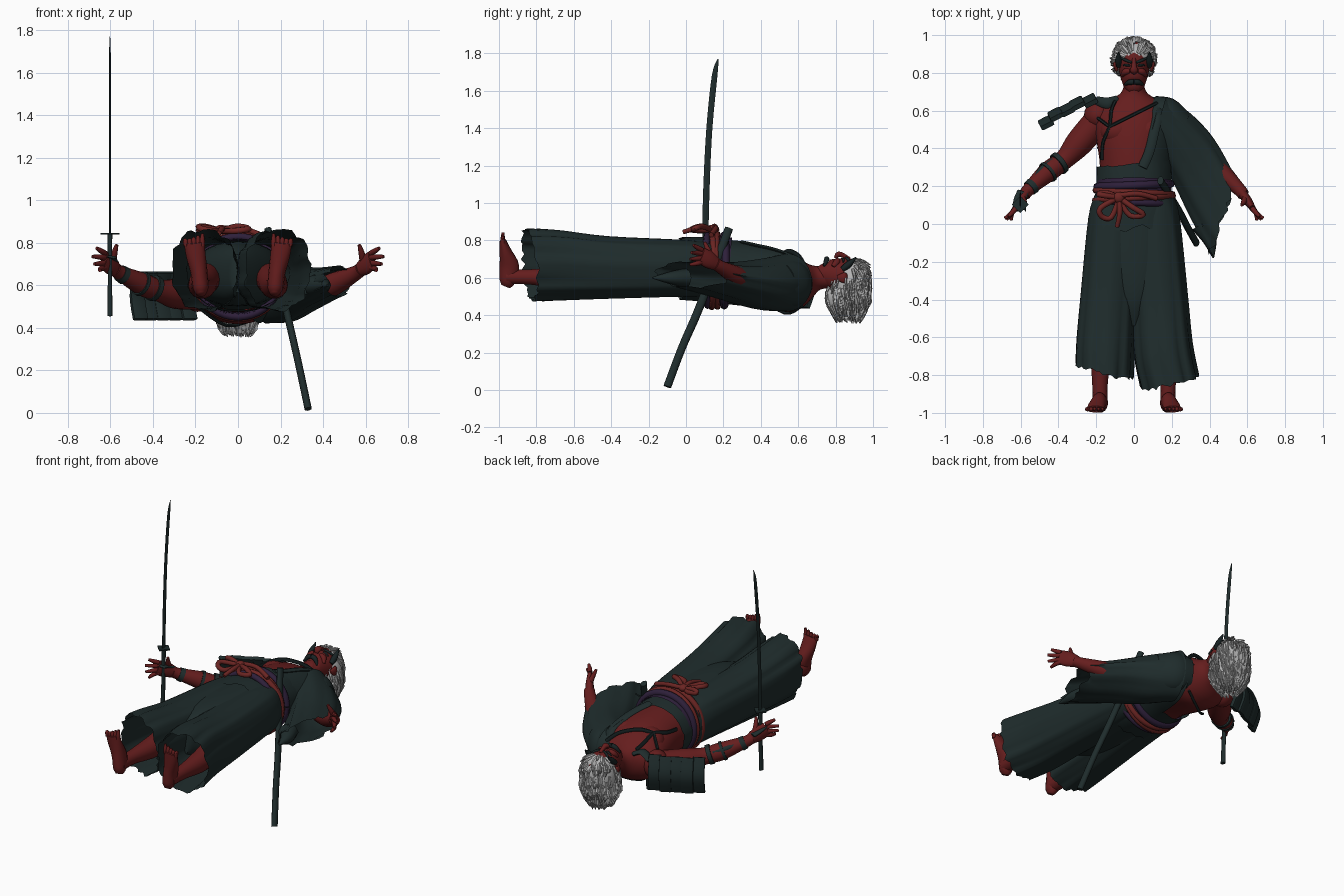
import bpy, bmesh, math, random
from mathutils import Vector, Matrix

random.seed(4)
if "Cube" in bpy.data.objects:
    bpy.data.objects.remove(bpy.data.objects["Cube"])


def material(name, rgb):
    m = bpy.data.materials.new(name)
    m.use_nodes = True
    m.diffuse_color = (*rgb, 1)
    bsdf = next(n for n in m.node_tree.nodes if n.type == "BSDF_PRINCIPLED")
    bsdf.inputs["Base Color"].default_value = (*rgb, 1)
    return m


CLOTH = material("dark_green_cloth", (.0135, .025, .025))
SKIN = material("red_skin", (.13, .0125, .0125))
CORD = material("red_cord", (.145, .018, .016))
SASH = material("purple_sash", (.027, .014, .042))
HAIR = material("light_grey_hair", (.46, .46, .46))
HAIR2 = material("mid_grey_hair", (.32, .32, .32))
DARK = material("near_black", (.009, .016, .017))


def smooth_path(pts, sub):
    """Catmull-Rom through points that carry x, y, z and two half widths."""
    p = [tuple(q) + (q[3],) * (5 - len(q)) for q in pts]
    p = [p[0]] + p + [p[-1]]
    out = []
    for i in range(1, len(p) - 2):
        for s in range(sub):
            t = s / sub
            out.append([.5 * (2 * b + (c - a) * t + (2 * a - 5 * b + 4 * c - d) * t * t
                              + (3 * b - a - 3 * c + d) * t ** 3)
                        for a, b, c, d in zip(*p[i - 1:i + 3])])
    return out + [list(p[-2])]


def tube(bm, pts, n=14, sub=4, caps=True, axis=None, ref=None, fold=0, ragged=0, sq=1):
    """Sweep an oval section along a path; folds pleat it, ragged tears its end."""
    path = smooth_path(pts, sub)
    pos = [Vector(q[:3]) for q in path]
    up, rings = None, []
    for i, q in enumerate(path):
        t = Vector(axis) if axis else pos[min(i + 1, len(pos) - 1)] - pos[max(i - 1, 0)]
        t.normalize()
        if up is None:
            up = Vector(ref) if ref else Vector((0, 1, 0) if abs(t.z) > .8 else (0, 0, 1))
        up = (up - t * up.dot(t)).normalized()
        side = up.cross(t)
        ring = []
        for k in range(n):
            th = math.tau * k / n
            c, s = math.cos(th), math.sin(th)
            c, s = math.copysign(abs(c) ** sq, c), math.copysign(abs(s) ** sq, s)
            f = 1 + fold * i / len(path) * (math.sin(9 * th + i * .12) + .5 * math.sin(17 * th))
            v = pos[i] + (side * c * max(q[3], .0005) + up * s * max(q[4], .0005)) * f
            if i == len(path) - 1:
                v += t * random.uniform(-ragged, ragged)
            ring.append(bm.verts.new(v))
        rings.append(ring)
    for r, q in zip(rings, rings[1:]):
        for k in range(n):
            bm.faces.new((r[k], r[(k + 1) % n], q[(k + 1) % n], q[k]))
    if caps:
        bm.faces.new(rings[0])
        bm.faces.new(rings[-1])


def ball(bm, c, r):
    bmesh.ops.create_uvsphere(bm, u_segments=20, v_segments=12, radius=1,
                              matrix=Matrix.Translation(c) @ Matrix.Diagonal((*r, 1)))


def finish(name, bm, mat, smooth=True):
    bmesh.ops.recalc_face_normals(bm, faces=bm.faces)
    me = bpy.data.meshes.new(name)
    bm.to_mesh(me)
    bm.free()
    me.materials.append(mat)
    ob = bpy.data.objects.new(name, me)
    bpy.context.collection.objects.link(ob)
    if smooth:
        bpy.context.view_layer.objects.active = ob
        bpy.ops.object.select_all(action="DESELECT")
        ob.select_set(True)
        bpy.ops.object.shade_smooth_by_angle(angle=math.radians(60))


def part(name, mat, *paths, smooth=True, **kw):
    bm = bmesh.new()
    for p in paths:
        tube(bm, p, **kw)
    finish(name, bm, mat, smooth)


def flip(pts, s):
    return [(q[0] * s, *q[1:]) for q in pts]


# Torso and neck: y, centre z, half width, half depth
TORSO = [(.1, .63, .185, .15), (.3, .62, .18, .155), (.45, .597, .2, .163), (.55, .575, .212, .158),
         (.61, .567, .19, .132), (.65, .57, .14, .106), (.685, .585, .08, .08), (.72, .6, .057, .062),
         (.78, .6, .055, .055)]


def on_torso(x, y, lift):
    for p, q in zip(TORSO, TORSO[1:]):
        if p[0] <= y <= q[0]:
            cz, a, b = [u + (v - u) * (y - p[0]) / (q[0] - p[0]) for u, v in zip(p[1:], q[1:])]
            return x, y, cz + b * math.sqrt(max(0, 1 - (x / a) ** 2)) + lift


body = bmesh.new()
tube(body, [(0, y, z, a, b) for y, z, a, b in TORSO], n=32, axis=(0, 1, 0))
for s in (-1, 1):
    ball(body, (s * .085, .49, .655), (.095, .085, .088))
ball(body, (-.19, .575, .565), (.075, .08, .09))
finish("torso", body, SKIN)

# Arms, hands, legs and feet, mirrored
for s, side in ((-1, "right"), (1, "left")):
    part(side + "_arm", SKIN, flip([(.18, .56, .56, .075), (.29, .43, .56, .072), (.37, .34, .575, .052),
         (.45, .28, .605, .054), (.55, .19, .655, .036), (.58, .155, .675, .032)], s))
    part(side + "_palm", SKIN, flip([(.565, .175, .667, .024, .03), (.6, .125, .695, .024, .047),
                                     (.63, .08, .72, .016, .045)], s))
    fingers = [[(.625, .085, zb, .014), (.645, .06, (zb + zt) / 2, .013), (x, y, zt, .008)]
               for zb, x, y, zt in ((.685, .65, .02, .67), (.705, .675, .022, .7),
                                    (.73, .685, .03, .735), (.75, .665, .04, .775))]
    fingers.append([(.59, .14, .71, .018), (.58, .115, .755, .014), (.57, .1, .79, .008)])
    part(side + "_fingers", SKIN, *[flip(f, s) for f in fingers], n=8, sub=3)
    part(side + "_leg", SKIN, flip([(.1, .05, .63, .09), (.15, -.4, .63, .07), (.17, -.62, .6, .065),
                                    (.18, -.83, .605, .042), (.178, -.96, .605, .04)], s))
    part(side + "_foot", SKIN, flip([(.172, -.965, .555, .018, .025), (.175, -.955, .585, .036, .044),
         (.183, -.945, .66, .04, .054), (.198, -.965, .74, .046, .033), (.206, -.98, .8, .048, .018)], s))
    part(side + "_toes", SKIN, *[flip([(.168 + .019 * k, -.98, .785, .012), (.168 + .02 * k, -.98, .81, .012),
         (.167 + .021 * k, -.978, .843 - .009 * k, .007)], s) for k in range(5)], n=8)

# Wide pleated trousers, open at the slanting hem
for s, side, hem, cx in ((-1, "right", -.775, .158), (1, "left", -.835, .188)):
    part(side + "_trouser_leg", CLOTH, flip([(.1, .13, .64, .11, .15), (.105, 0, .65, .14, .152),
         (.135, -.4, .655, .15, .165), (.153, -.66, .668, .157, .184), (cx, hem, .672, .155, .19)], s),
         n=56, caps=False, axis=(s * .25, -1, -.1), fold=.045, ragged=.012, sq=.85)
part("trouser_seat", CLOTH, [(0, .15, .64, .19, .16), (0, 0, .65, .22, .153), (0, -.25, .655, .19, .152),
     (0, -.42, .655, .11, .135), (0, -.54, .655, .03, .09)], n=40, sq=.9)
part("robe_skirt", CLOTH, [(0, .17, .64, .195, .165), (0, .08, .645, .225, .17), (.0, -.03, .65, .243, .165)],
     n=40, caps=False, fold=.025, ragged=.02, sq=.9)

# Robe worn over one shoulder, cut along the diagonal opening
robe = bmesh.new()
tube(robe, [(0, y, z, a + .016, b + .016) for y, z, a, b in TORSO[:6]], n=40, caps=False, fold=.008)
bmesh.ops.bisect_plane(robe, geom=robe.verts[:] + robe.edges[:] + robe.faces[:],
                       plane_co=(.05, .31, 0), plane_no=(.35, -.085, 0), clear_inner=True)
finish("draped_robe", robe, CLOTH)
part("robe_wrap", CLOTH, [(0, .1, .635, .2, .168), (0, .22, .63, .2, .172), (0, .32, .62, .197, .172)],
     n=40, caps=False, axis=(-.1, 1, 0), fold=.01, ragged=.005)
lapel = [(.115, .665), (.125, .58), (.105, .48), (.08, .38), (.045, .3)]
part("robe_lapel", CLOTH, [on_torso(x, y, .02) + (.026, .01) for x, y in lapel], n=8)
part("left_sleeve", CLOTH, [(.13, .54, .575, .14, .155), (.25, .41, .565, .18, .135), (.36, .24, .585, .215, .095),
     (.47, .04, .62, .215, .07)], n=36, axis=(.95, -.28, 0), caps=False, fold=.06, ragged=.02)
part("left_shoulder_drape", CLOTH, [(.08, .6, .57, .085, .1), (.17, .57, .57, .1, .125), (.26, .5, .57, .09, .11)],
     axis=(.9, -.4, 0), n=24)
part("torn_sleeve_tail", CLOTH, [(.36, .0, .6, .06, .05), (.4, -.08, .6, .04, .035), (.42, -.18, .6, .004)], n=8)


# Waist sash and cords
def hoop(y, a, b, r, tilt=0):
    return [(a * math.cos(k * math.tau / 40), y + tilt * math.cos(k * math.tau / 40),
             .64 + b * math.sin(k * math.tau / 40), r) for k in range(41)]


part("waist_sash", SASH, [(0, .1, .64, .195, .18), (0, .165, .64, .2, .188), (0, .23, .635, .195, .18)],
     n=36, caps=False)
part("purple_sash_rolls", SASH, hoop(.205, .195, .188, .021, .008), hoop(.115, .198, .188, .018, -.01),
     sub=1, caps=False, n=8)
part("red_waist_cords", CORD, hoop(.168, .203, .194, .017, -.01), hoop(.138, .206, .196, .017, .012),
     sub=1, caps=False, n=8)
bow = [[(-.08, .14, .855, .014), (-.08 + w * .75 + h * .3, .14 + h * .55, .875, .015),
        (-.08 + w, .14 + h, .865, .015), (-.08 + w * .45, .14 + h * 1.05, .855, .015),
        (-.08, .13, .855, .014)] for w, h in ((-.09, -.1), (.13, -.09), (-.11, .02))]
bow += [[(-.08, .14, .86, .015), (-.075, .06, .865, .014), (-.09, -.015, .845, .012)],
        [(-.08, .15, .865, .014), (.02, .16, .865, .014), (.12, .135, .83, .014)]]
knot = bmesh.new()
for loop in bow:
    tube(knot, loop, n=8)
ball(knot, (-.08, .14, .862), (.03, .03, .022))
finish("cord_bow", knot, CORD)

# Chest straps and bracers
straps = [[(.12, .64), (.06, .61), (-.01, .575), (-.07, .545), (-.13, .515)],
          [(-.1, .65), (-.12, .6), (-.13, .515), (-.165, .43), (-.17, .34)], [(-.13, .515), (-.19, .56)]]
part("chest_straps", DARK, *[[on_torso(x, y, .018) + (.009, .012) for x, y in st] for st in straps], n=6)
part("back_strap", DARK, [(x, y, z, .008) for x, y, z in ((.1, .62, .45), (-.05, .53, .41), (-.19, .4, .5))], n=6)
bands = [[(-.385, .33, .582, .061), (-.405, .315, .59, .062)], [(-.45, .28, .605, .06), (-.462, .27, .611, .059)],
         [(-.535, .204, .645, .043), (-.555, .187, .657, .04)]]
part("right_bracer_bands", CLOTH, *bands, sub=1)
part("right_bracer_plate", CLOTH, [(-.42, .325, .61, .03, .02), (-.48, .28, .635, .03, .02),
                                   (-.53, .23, .655, .015, .015)], n=10)
part("right_hand_guard", CLOTH, [(-.588, .17, .705, .03, .008), (-.605, .12, .725, .034, .008),
                                 (-.605, .075, .735, .034, .005)], n=16, ragged=.012, sq=.5)

# Shoulder armour: overlapping curved slats, with a collar piece
out = Vector((-.45, .89, 0))
slats = []
for k in range(5):
    c = Vector((-.235 - .058 * k, .655 - .029 * k, 0)) + out * (.008 * (k % 2) + .012 * math.sin(k * .8))
    slats.append([(*(c + out * o + Vector((0, 0, z))), .037, .013) for z, o in ((.44, -.02), (.55, .015), (.66, -.02))])
part("shoulder_armour", CLOTH, *slats, n=12, sq=.35, ref=out)
part("collar_piece", CLOTH, [(-.085, .66, .635, .022, .012), (-.14, .64, .655, .03, .012),
                             (-.2, .655, .62, .022, .012)], n=8)

# Head and face
part("head", SKIN, [(0, .712, .665, .028, .028), (0, .735, .638, .056, .062), (0, .8, .618, .077, .088),
     (0, .87, .603, .086, .1), (0, .925, .57, .07, .08)], n=28)
part("nose", SKIN, [(0, .875, .7, .01), (0, .835, .722, .014), (0, .812, .724, .022, .015), (0, .8, .705, .01)], n=10)
face = bmesh.new()
for s in (-1, 1):
    tube(face, flip([(.012, .855, .708, .006), (.04, .866, .699, .008), (.072, .88, .67, .005)], s), n=8)
    tube(face, flip([(.02, .838, .703, .004), (.036, .841, .699, .007), (.056, .841, .684, .004)], s), n=8)
    tube(face, flip([(0, .752, .702, .014), (.025, .75, .692, .014), (.048, .738, .663, .006)], s), n=8)
    tube(face, flip([(.08, .835, .645, .014), (.082, .87, .672, .018), (.082, .91, .71, .003)], s), n=8)
finish("brows_eyes_and_mouth", face, DARK)
part("cheeks_and_ears", SKIN, *[flip(p, s) for s in (-1, 1) for p in (
    [(.02, .81, .695, .012), (.045, .806, .684, .018), (.062, .785, .66, .01)],
    [(.085, .86, .6, .01, .02), (.1, .845, .6, .012, .03), (.09, .81, .6, .008, .015)])], n=10)

# Swept back mane: two masses covered in ragged locks
MANE = [(Vector((0, .883, .56)), Vector((.108, .1, .14))), (Vector((0, .857, .49)), Vector((.1, .115, .1)))]


def gather(v):
    """Keep a lock point inside the mane, which narrows toward its lower end."""
    room = min(1, 1 - (.47 - v.z) * 4.2) * random.uniform(.9, 1.02)
    d = Vector((v.x / .122, (v.y - .868) / .122))
    k = min(1, room / max(d.length, .001))
    return v.x * k, .868 + (v.y - .868) * k, v.z


cap = bmesh.new()
for c, r in MANE:
    ball(cap, c, r)
finish("hair_mass", cap, HAIR)
locks = ([], [])
while len(locks[0]) + len(locks[1]) < 460:
    c, r = random.choice(MANE)
    u = Vector([random.gauss(0, 1) for _ in range(3)]).normalized()
    p = c + u * r * 1.02
    if p.z > .62 and p.y < .885 and abs(p.x) < .09:
        continue
    # Locks on the crown follow the skull, the rest hang
    flow = Vector((0, .15, -1))
    flow = (flow - u * flow.dot(u) * (u.z > 0)).normalized()
    length = random.uniform(.05, .1)
    mid = p + flow * length * .5 + u * .006
    end = p + flow * length + u * random.uniform(-.005, .012)
    mid.z, end.z = max(mid.z, .385), max(end.z, random.uniform(.355, .39))
    locks[random.random() < .35].append([(*gather(p), .009, .006), (*gather(mid), .011, .006),
                                         (*gather(end), .002, .002)])
for name, mat, group in (("light_locks", HAIR, locks[0]), ("shaded_locks", HAIR2, locks[1])):
    part(name, mat, *group, n=5, sub=2, smooth=False)

# Sword held upright, and its sheath
part("sword_blade", CLOTH, [(-.602, .103, .84, .005, .017), (-.602, .11, 1.1, .005, .017),
     (-.602, .125, 1.4, .004, .016), (-.602, .153, 1.68, .004, .015), (-.602, .172, 1.77, .001, .003)],
     n=4, smooth=False)
part("sword_guard", CLOTH, [(-.602, .103, .838, .045), (-.602, .103, .846, .045)], n=4, sub=1, smooth=False)
part("sword_grip", CLOTH, [(-.602, .103, .84, .011, .016), (-.602, .1, .65, .01, .015),
                           (-.602, .092, .455, .012, .017)], n=10)
part("sword_sheath", CLOTH, [(.33, -.1, .018, .017, .022), (.285, -.02, .23, .017, .022),
     (.235, .075, .45, .017, .023), (.14, .23, .865, .017, .023)], n=10)
